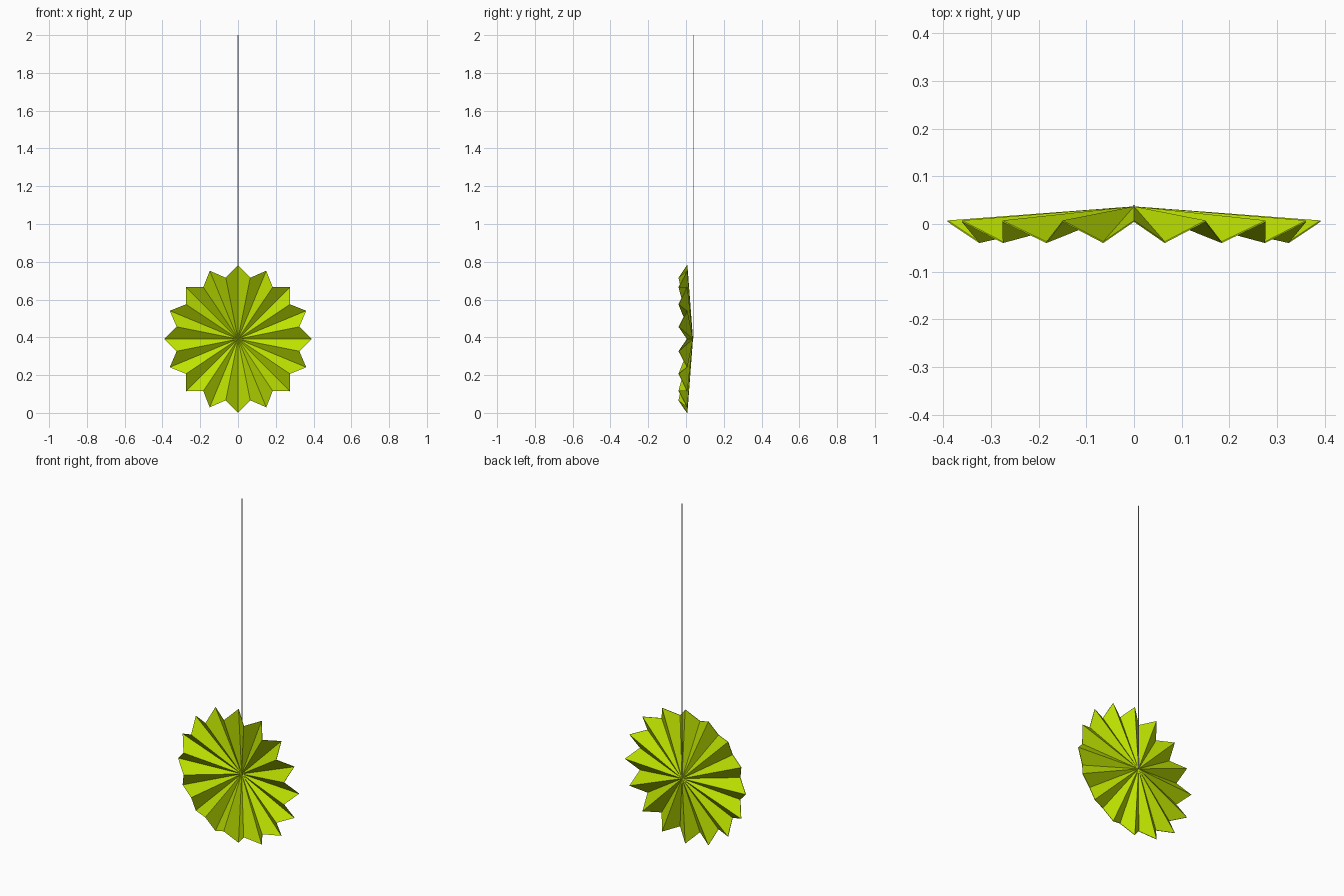
import bpy, bmesh, math

if "Cube" in bpy.data.objects:
    bpy.data.objects.remove(bpy.data.objects["Cube"])

PLEATS = 16
R_TIP, R_VALLEY = 0.391, 0.331
CZ = 0.394


def material(name, rgb):
    m = bpy.data.materials.new(name)
    m.diffuse_color = (*rgb, 1)
    m.use_nodes = True
    m.node_tree.nodes["Principled BSDF"].inputs["Base Color"].default_value = m.diffuse_color
    return m


def finish(bm, name, mat):
    me = bpy.data.meshes.new(name)
    bm.to_mesh(me)
    bm.free()
    me.materials.append(mat)
    ob = bpy.data.objects.new(name, me)
    bpy.context.collection.objects.link(ob)
    return ob


lime = material("lime paper", (0.52, 0.77, 0.0))
grey = material("pale grey string", (0.6, 0.6, 0.6))

# Pleated paper rosette: thin folded sheet, front and back skins plus rim
bm = bmesh.new()
skins = []
for dy in (-0.0015, 0.0015):
    hub = bm.verts.new((0, 0.0355 + dy, CZ))
    rim = []
    for i in range(PLEATS * 2):
        a = math.pi * i / PLEATS
        r, y = (R_VALLEY, -0.0385) if i % 2 else (R_TIP, 0.006)
        rim.append(bm.verts.new((r * math.sin(a), y + dy, CZ + r * math.cos(a))))
    skins.append((hub, rim))
(h0, r0), (h1, r1) = skins
n = PLEATS * 2
for i in range(n):
    j = (i + 1) % n
    bm.faces.new((h0, r0[i], r0[j]))
    bm.faces.new((h1, r1[j], r1[i]))
    bm.faces.new((r0[i], r1[i], r1[j], r0[j]))
bmesh.ops.recalc_face_normals(bm, faces=bm.faces)
rosette = finish(bm, "paper_rosette", lime)

# Hanging string, fixed to the hub at the back
bm = bmesh.new()
bmesh.ops.create_cube(bm, size=1)
for v in bm.verts:
    v.co.x *= 0.004
    v.co.y = v.co.y * 0.004 + 0.038
    v.co.z = CZ + (v.co.z + 0.5) * (2.0 - CZ)
finish(bm, "hanging_string", grey)

# Rest the lowest point on the ground
rosette.location.z = -min(v.co.z for v in rosette.data.vertices)
